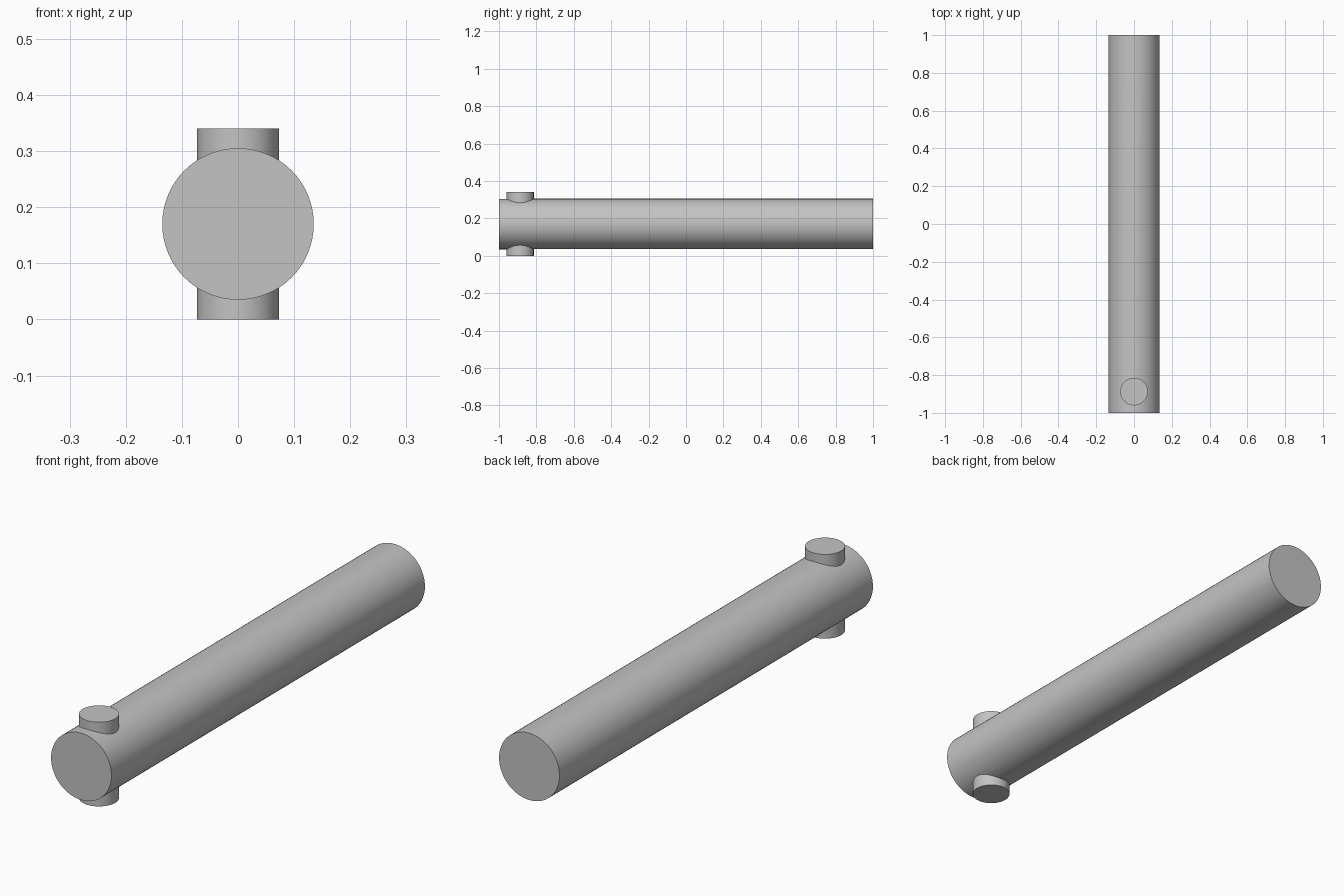
import bpy
import math

cube = bpy.data.objects.get("Cube")
if cube:
    bpy.data.objects.remove(cube, do_unlink=True)

# Single grey metal
grey = bpy.data.materials.new("plain grey")
grey.use_nodes = True
colour = (0.55, 0.55, 0.55, 1)
grey.diffuse_color = colour
grey.node_tree.nodes["Principled BSDF"].inputs["Base Color"].default_value = colour

HEIGHT = 0.34
MID = HEIGHT / 2


def rod(name, radius, length, location, tilt=0.0):
    """Solid cylinder with smooth sides and crisp end faces."""
    bpy.ops.mesh.primitive_cylinder_add(
        vertices=64, radius=radius, depth=length,
        location=location, rotation=(tilt, 0, 0))
    obj = bpy.context.object
    obj.name = name
    obj.data.materials.append(grey)
    bpy.ops.object.shade_smooth_by_angle(angle=math.radians(30))
    return obj


# Long shaft lying front to back
shaft = rod("shaft", 0.135, 2.0, (0, 0, MID), math.pi / 2)

# Upright cross pin through the front end, fused into the shaft
pin = rod("cross_pin", 0.073, HEIGHT, (0, -0.887, MID))
pin.hide_render = True
pin.hide_set(True)
fuse = shaft.modifiers.new("fuse_pin", "BOOLEAN")
fuse.operation = "UNION"
fuse.solver = "EXACT"
fuse.object = pin

# Apply the union, then keep the seam and the end rims sharp
bpy.ops.object.select_all(action="DESELECT")
bpy.context.view_layer.objects.active = shaft
shaft.select_set(True)
bpy.ops.object.modifier_apply(modifier=fuse.name)
bpy.data.objects.remove(pin, do_unlink=True)
bpy.ops.object.shade_smooth_by_angle(angle=math.radians(30))
shaft.name = "shaft_with_cross_pin"
